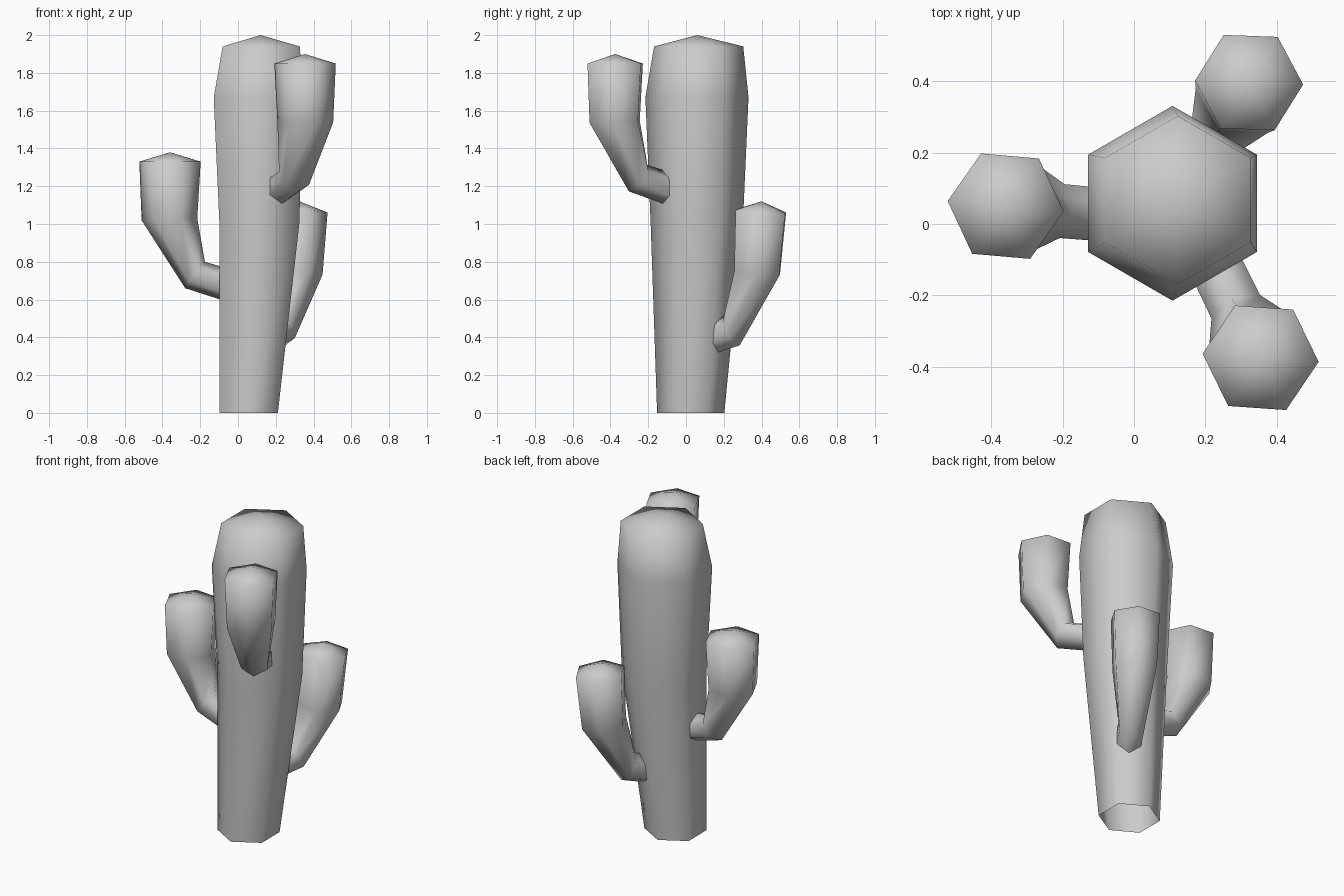
import bpy, bmesh, math
from mathutils import Vector, Matrix

if "Cube" in bpy.data.objects:
    bpy.data.objects.remove(bpy.data.objects["Cube"])

grey = bpy.data.materials.new("cactus_grey")
grey.diffuse_color = (0.6, 0.6, 0.6, 1)
grey.use_nodes = True
grey.node_tree.nodes["Principled BSDF"].inputs["Base Color"].default_value = grey.diffuse_color


def hex_ring(center, radius, tilt=0.0, turn=0.0):
    """Six points around a centre, tilted in the x-z plane."""
    rot = Matrix.Rotation(tilt, 3, 'Y')
    pts = []
    for i in range(6):
        a = turn + i * math.pi / 3
        pts.append(Vector(center) + rot @ Vector((radius * math.cos(a), radius * math.sin(a), 0)))
    return pts


def loft(name, rings, apex, matrix=Matrix()):
    """Skin the rings into a smooth tube, open below, closed by a low cone."""
    bm = bmesh.new()
    loops = [[bm.verts.new(p) for p in ring] for ring in rings]
    tip = bm.verts.new(apex)
    for i in range(6):
        j = (i + 1) % 6
        for lo, hi in zip(loops, loops[1:]):
            bm.faces.new((lo[i], lo[j], hi[j], hi[i]))
        bm.faces.new((loops[-1][i], loops[-1][j], tip))
    for f in bm.faces:
        f.smooth = True
    bm.transform(matrix)
    mesh = bpy.data.meshes.new(name)
    bm.to_mesh(mesh)
    bm.free()
    mesh.materials.append(grey)
    obj = bpy.data.objects.new(name, mesh)
    bpy.context.collection.objects.link(obj)
    return obj


# Trunk: leaning, widening upward
trunk = [((0.057, 0.025, 0.0), 0.178), ((0.113, 0.057, 1.0), 0.244),
         ((0.108, 0.058, 1.67), 0.273), ((0.123, 0.067, 1.94), 0.236)]
loft("trunk", [hex_ring(c, r, turn=math.pi / 6) for c, r in trunk], (0.12, 0.06, 2.0))

# Arm: bent tube with its tip at the origin and +x pointing away from the trunk
arm = [((-0.36, 0, -0.72), 0.085, 1.25), ((-0.133, 0, -0.65), 0.0875, 0.93),
       ((0.003, 0, -0.355), 0.148, 0.04), ((0.0, 0, -0.05), 0.163, 0.0)]

# name, tip position, heading in degrees, outward lean, width scale, height scale
for name, tip, heading, lean, w, h in [
        ("left_arm", (-0.36, 0.05, 1.38), 175, 0.0, 1.0, 1.0),
        ("front_arm", (0.355, -0.375, 1.90), -64, 0.0, 1.0, 1.01),
        ("back_arm", (0.325, 0.40, 1.12), 58, 0.08, 0.93, 1.07)]:
    place = (Matrix.Translation(tip) @ Matrix.Rotation(math.radians(heading), 4, 'Z')
             @ Matrix.Rotation(lean, 4, 'Y') @ Matrix.Diagonal((w, w, h, 1)))
    loft(name, [hex_ring(c, r, t) for c, r, t in arm], (0, 0, 0), place)
